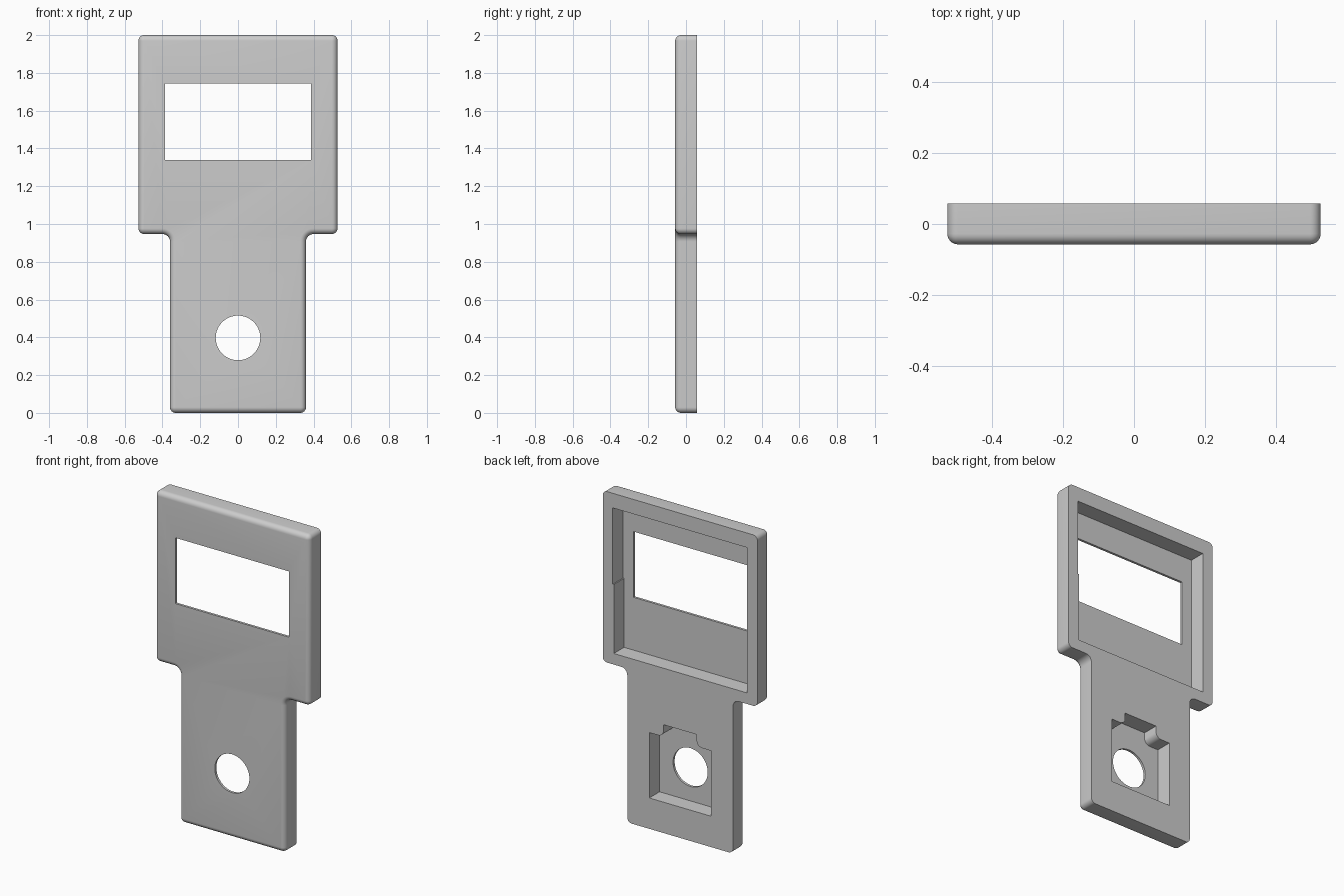
import bpy, bmesh
from math import sin, cos, pi
from mathutils import Vector

if "Cube" in bpy.data.objects:
    bpy.data.objects.remove(bpy.data.objects["Cube"], do_unlink=True)

FRONT, BACK = -0.0575, 0.0575
FLOOR = FRONT + 0.015          # thin front skin left by the pockets
EDGE = 0.03                    # rounding of the front rim
GREY = (0.61, 0.61, 0.61, 1)

grey = bpy.data.materials.new("plain grey")
grey.use_nodes = True
grey.diffuse_color = GREY
grey.node_tree.nodes["Principled BSDF"].inputs["Base Color"].default_value = GREY


def outline(corners, inset=0.0, steps=8):
    """Counter-clockwise outline of (x, z, radius) corners, rounded and inset."""
    points = []
    for i, (x, z, r) in enumerate(corners):
        p = Vector((x, z))
        a = (Vector(corners[i - 1][:2]) - p).normalized()
        b = (Vector(corners[(i + 1) % len(corners)][:2]) - p).normalized()
        if r == 0:
            points.append(p)
            continue
        convex = b.x * a.y - b.y * a.x > 0
        radius = r - inset if convex else r + inset
        centre = p + (a + b) * r
        for k in range(steps + 1):
            t = k / steps * pi / 2
            points.append(centre - (b * cos(t) + a * sin(t)) * radius)
    return points


def loft(name, rings):
    """Solid through a list of (y, outline) rings, closed at both ends."""
    bm = bmesh.new()
    loops = [[bm.verts.new((p.x, y, p.y)) for p in pts] for y, pts in rings]
    for low, high in zip(loops, loops[1:]):
        for i in range(len(low)):
            bm.faces.new((low[i - 1], low[i], high[i], high[i - 1]))
    bm.faces.new(loops[0])
    bm.faces.new(loops[-1][::-1])
    bmesh.ops.remove_doubles(bm, verts=bm.verts, dist=0.0002)
    bmesh.ops.recalc_face_normals(bm, faces=bm.faces)
    mesh = bpy.data.meshes.new(name)
    bm.to_mesh(mesh)
    bm.free()
    mesh.materials.append(grey)
    obj = bpy.data.objects.new(name, mesh)
    bpy.context.collection.objects.link(obj)
    return obj


def mirrored(half):
    """Complete a bottom-to-top right half to a symmetric loop."""
    return half + [(-x, z, r) for x, z, r in reversed(half)]


def cut(body, pts, y0, y1):
    cutter = loft("cutter", [(y0, pts), (y1, pts)])
    cutter.hide_render = True
    mod = body.modifiers.new("cut", "BOOLEAN")
    mod.operation, mod.solver, mod.object = "DIFFERENCE", "EXACT", cutter
    bpy.context.view_layer.objects.active = body
    bpy.ops.object.modifier_apply(modifier=mod.name)
    bpy.data.objects.remove(cutter, do_unlink=True)


# Plate: wide head on a narrower handle, front rim rounded over
plate = mirrored([(0.36, 0, 0.03), (0.36, 0.947, 0.04),
                  (0.527, 0.947, 0.03), (0.527, 2, 0.03)])
rings = []
for k in range(7):
    t = k / 6 * pi / 2
    rings.append((FRONT + EDGE * (1 - cos(t)), outline(plate, EDGE * (1 - sin(t)))))
body = loft("cover_plate", rings + [(BACK, outline(plate))])

# Head pocket with a slight step in one side wall
cut(body, outline([(-0.455, 1.015, 0), (0.452, 1.015, 0), (0.452, 1.44, 0),
                   (0.459, 1.44, 0), (0.459, 1.91, 0), (-0.455, 1.91, 0)]), FLOOR, 0.2)

# Handle pocket with a narrower top tab and rounded inner corners
cut(body, outline(mirrored([(0.21, 0.19, 0), (0.21, 0.593, 0),
                            (0.113, 0.593, 0.037), (0.113, 0.667, 0)])), FLOOR, 0.2)

# Window and round button hole through the front skin
cut(body, outline(mirrored([(0.387, 1.34, 0), (0.387, 1.745, 0)])), -0.2, 0.0)
hole = [Vector((0.118 * cos(k * pi / 32), 0.397 + 0.118 * sin(k * pi / 32))) for k in range(64)]
cut(body, hole, -0.2, 0.0)

# Smooth the rounded parts, keep the cut edges crisp
bpy.ops.object.select_all(action="DESELECT")
body.select_set(True)
bpy.context.view_layer.objects.active = body
bpy.ops.object.shade_smooth_by_angle(angle=pi / 6)
